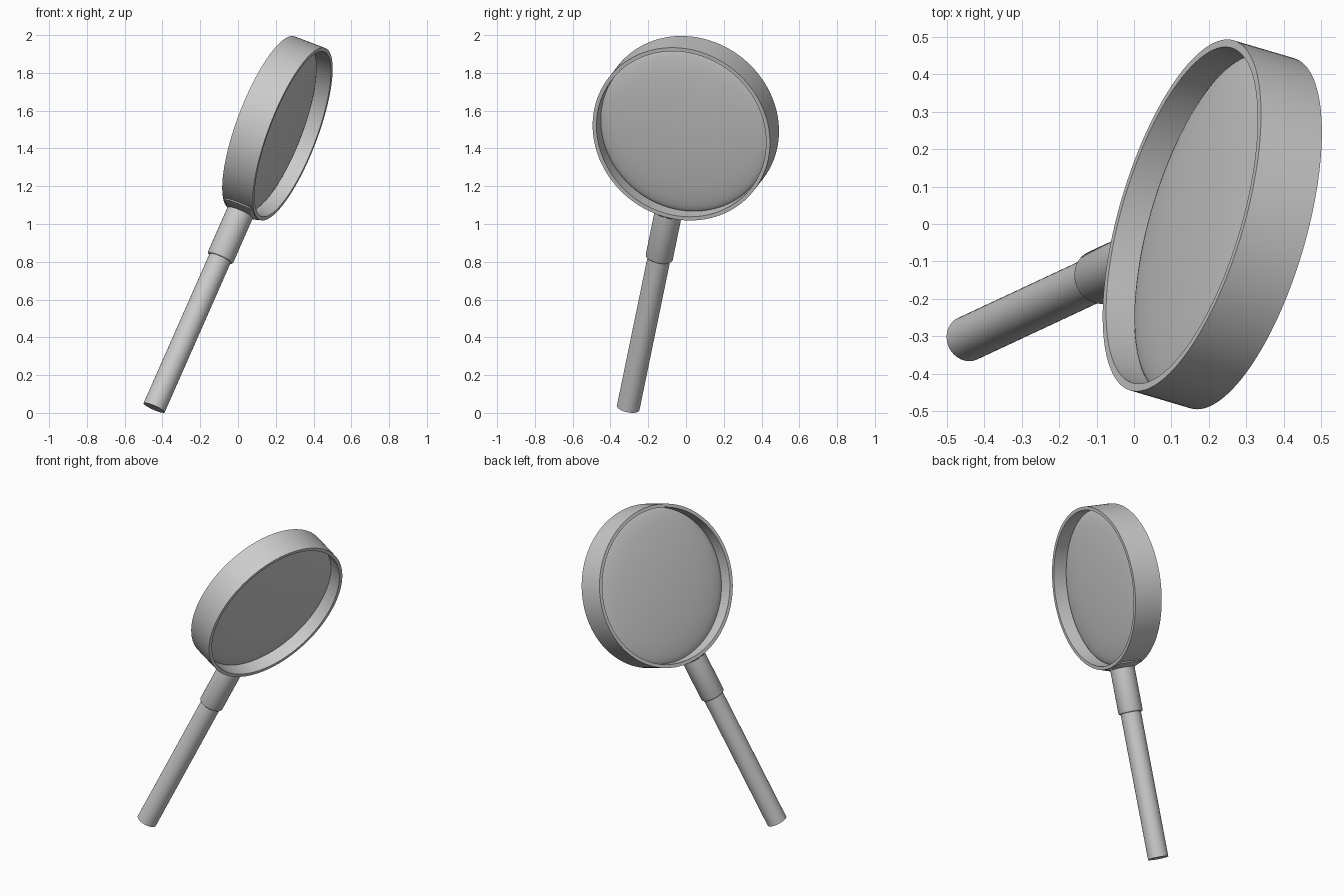
import bpy, bmesh, math
from mathutils import Matrix, Vector

if "Cube" in bpy.data.objects:
    bpy.data.objects.remove(bpy.data.objects["Cube"])

# Tilted local frame: origin at the handle's foot, Z along the handle, Y along the lens axis
foot = Vector((-0.444, -0.306, 0.027))
d = Vector((0.397, 0.1855, 0.900)).normalized()
n = Vector((0.907, -0.264, -0.33))
n = (n - d * n.dot(d)).normalized()
l = n.cross(d)
frame = Matrix((l, n, d)).transposed().to_4x4()
frame.translation = foot

LENS_Z = 1.646          # distance from foot to lens centre
R_OUT, R_IN, HALF = 0.487, 0.466, 0.090
lens_frame = frame @ Matrix.Translation((0, 0, LENS_Z)) @ Matrix.Rotation(math.radians(-90), 4, 'X')


def lathe(name, profile, matrix, segments, closed=False, reshape=None):
    """Spin a (radius, height) profile about local Z."""
    bm = bmesh.new()
    rings = []
    for r, z in profile:
        if r == 0:
            rings.append([bm.verts.new((0, 0, z))] * segments)
        else:
            rings.append([bm.verts.new((r * math.cos(2 * math.pi * i / segments),
                                        r * math.sin(2 * math.pi * i / segments), z))
                          for i in range(segments)])
    pairs = list(zip(rings, rings[1:]))
    if closed:
        pairs.append((rings[-1], rings[0]))
    for a, b in pairs:
        for i in range(segments):
            j = (i + 1) % segments
            bm.faces.new(list(dict.fromkeys((a[i], a[j], b[j], b[i]))))
    bmesh.ops.recalc_face_normals(bm, faces=bm.faces)
    if reshape:
        reshape(bm)
    mesh = bpy.data.meshes.new(name)
    bm.to_mesh(mesh)
    bm.free()
    obj = bpy.data.objects.new(name, mesh)
    bpy.context.collection.objects.link(obj)
    obj.matrix_world = matrix
    bpy.ops.object.select_all(action='DESELECT')
    obj.select_set(True)
    bpy.context.view_layer.objects.active = obj
    bpy.ops.object.shade_smooth_by_angle(angle=math.radians(35))
    return obj


# Handle rod
lathe("handle", [(0, 0), (0.061, 0), (0.061, 1.0), (0, 1.0)], frame, 48)

# Sleeve joining handle to rim, with softened lower edge
lathe("sleeve", [(0, 0.88), (0.067, 0.88), (0.071, 0.883), (0.073, 0.888),
                 (0.073, 1.168), (0, 1.168)], frame, 48)


# Flared saddle under the rim, narrowed to the rim's width
def narrow(bm):
    for v in bm.verts:
        v.co.y = max(-0.087, min(0.087, v.co.y))


lathe("saddle", [(0, 1.148), (0.075, 1.148), (0.13, 1.166), (0.13, 1.173), (0, 1.173)],
      frame, 64, reshape=narrow)

# Lens rim
lathe("rim", [(R_OUT, -HALF), (R_OUT, HALF), (R_IN, HALF), (R_IN, -HALF)],
      lens_frame, 128, closed=True)

# Convex lens: a flattened sphere filling the rim
steps = 32
lens = [(0 if k in (0, steps) else 0.468 * math.sin(math.pi * k / steps),
         -0.05 * math.cos(math.pi * k / steps)) for k in range(steps + 1)]
lens_obj = lathe("lens", lens, lens_frame, 96)
lens_obj.data.shade_smooth()
